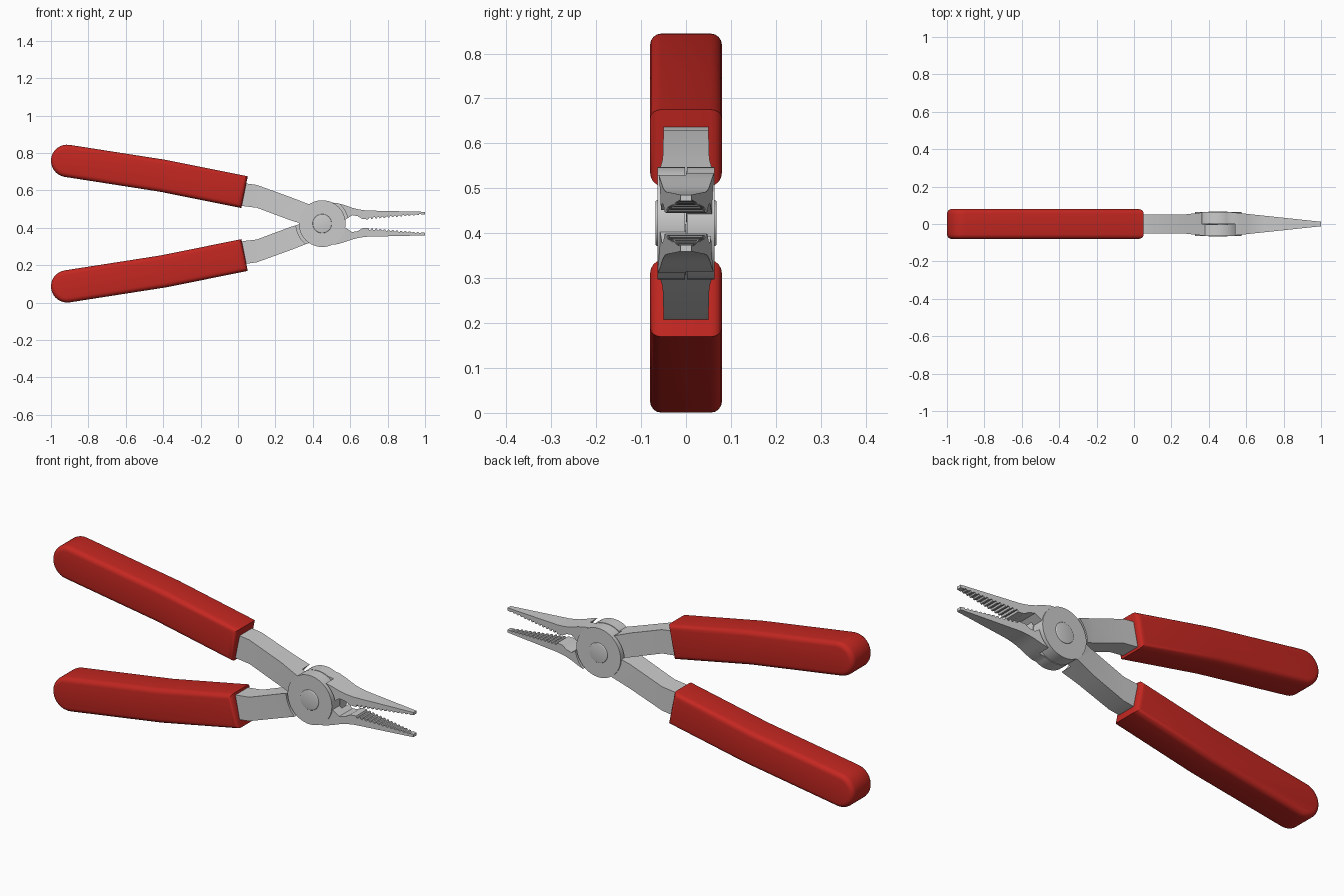
import bpy, bmesh, math
from mathutils import Matrix, Vector

if "Cube" in bpy.data.objects:
    bpy.data.objects.remove(bpy.data.objects["Cube"])

CZ = 0.4225                      # height of the hinge axis
PX = 0.45                        # x of the hinge axis

red = bpy.data.materials.new("red_rubber")
red.diffuse_color = (0.55, 0.02, 0.015, 1)
red.use_nodes = True
red.node_tree.nodes["Principled BSDF"].inputs["Base Color"].default_value = red.diffuse_color


def make(name, bm):
    bmesh.ops.recalc_face_normals(bm, faces=bm.faces[:])
    me = bpy.data.meshes.new(name)
    bm.to_mesh(me)
    bm.free()
    ob = bpy.data.objects.new(name, me)
    bpy.context.collection.objects.link(ob)
    return ob


def loft(name, stations):
    """Rectangular sections along x: (x, z_low, z_high, half width)."""
    bm = bmesh.new()
    rings = [[bm.verts.new(p) for p in ((x, -w, a), (x, w, a), (x, w, b), (x, -w, b))]
             for x, a, b, w in stations]
    for r, s in zip(rings, rings[1:]):
        for i in range(4):
            j = (i + 1) % 4
            bm.faces.new((r[i], r[j], s[j], s[i]))
    bm.faces.new(rings[0])
    bm.faces.new(rings[-1])
    return make(name, bm)


def cylinder(name, r, y0, y1, bevel=0.0, seg=48):
    """Cylinder along y on the hinge axis."""
    bm = bmesh.new()
    m = Matrix.Translation((PX, (y0 + y1) / 2, 0)) @ Matrix.Rotation(math.pi / 2, 4, 'X')
    bmesh.ops.create_cone(bm, cap_ends=True, segments=seg, radius1=r, radius2=r,
                          depth=y1 - y0, matrix=m)
    if bevel:
        rim = [e for e in bm.edges if abs(e.verts[0].co.y - e.verts[1].co.y) < 1e-5]
        bmesh.ops.bevel(bm, geom=rim, offset=bevel, segments=3, profile=0.5, affect='EDGES')
    return make(name, bm)


def boolean(ob, other, op):
    mod = ob.modifiers.new(op, 'BOOLEAN')
    mod.operation, mod.object, mod.solver = op, other, 'EXACT'
    dg = bpy.context.evaluated_depsgraph_get()
    me = bpy.data.meshes.new_from_object(ob.evaluated_get(dg))
    ob.modifiers.clear()
    ob.data = me


def smooth(ob, angle=30):
    bpy.ops.object.select_all(action='DESELECT')
    ob.select_set(True)
    bpy.context.view_layer.objects.active = ob
    bpy.ops.object.shade_smooth_by_angle(angle=math.radians(angle))


# Steel half: upper arm on the left
half = loft("steel_half_front", [
    (-0.20, 0.13, 0.255, 0.05), (0.04, 0.092, 0.215, 0.05), (0.10, 0.085, 0.207, 0.05),
    (0.28, 0.018, 0.142, 0.052), (0.37, -0.01, 0.107, 0.062), (0.45, -0.02, 0.08, 0.062)])

# Lower jaw on the right, with a toothed gripping face
jaw_w = lambda x: 0.062 - 0.05 * max(0, x - 0.53) / 0.47
outer = lambda x: -0.070 + 0.007 * (x - 0.69) / 0.31
inner = lambda x: -0.023 - 0.026 * (x - 0.69) / 0.31
st = [(0.47, -0.115, 0.0), (0.53, -0.110, -0.005), (0.57, -0.099, -0.018),
      (0.61, -0.085, -0.045), (0.64, -0.077, -0.040), (0.665, -0.073, -0.025)]
TEETH = 13
pitch = 0.29 / TEETH
for i in range(TEETH):
    x = 0.69 + i * pitch
    d = 0.009 - 0.005 * i / TEETH
    for f, k in ((0, 0), (0.35, 0), (0.5, 1), (0.85, 1)):
        st.append((x + f * pitch, outer(x + f * pitch), inner(x + f * pitch) - k * d))
st += [(0.98, outer(0.98), inner(0.98)), (1.0, outer(1.0), inner(1.0))]
jaw = loft("jaw", [(x, a, b, jaw_w(x)) for x, a, b in st])

# Lap joint: recess the rear half, then add the front disc
recess = cylinder("recess_cutter", 0.14, -0.0005, 0.2)
disc = cylinder("disc", 0.125, -0.0635, -0.002)
boolean(half, recess, 'DIFFERENCE')
boolean(jaw, recess, 'DIFFERENCE')
boolean(half, disc, 'UNION')
boolean(half, jaw, 'UNION')
for ob in (recess, disc, jaw):
    bpy.data.objects.remove(ob)
smooth(half, 25)

# Rubber grip: bent sleeve with a round end
R = 0.0865
c0, c1, c2 = Vector((0.035, 0.168)), Vector((-0.40, 0.2555)), Vector((-0.9135, 0.3355))
d01, d12 = (c1 - c0).normalized(), (c2 - c1).normalized()
up = lambda d: Vector((d.y, -d.x)) if d.x < 0 and -d.x > 0 else d
n0, n2 = up(d01), up(d12)
n1 = (n0 + n2).normalized()
prof = [c0 + n0 * R, c1 + n1 * R]
prof += [c2 + R * (n2 * math.cos(t) + d12 * math.sin(t))
         for t in (math.pi * i / 16 for i in range(17))]
prof += [c1 - n1 * R, c0 - n0 * R]
bm = bmesh.new()
face = bm.faces.new([bm.verts.new((p.x, -0.08, p.y)) for p in prof])
ext = bmesh.ops.extrude_face_region(bm, geom=[face])["geom"]
bmesh.ops.translate(bm, vec=(0, 0.16, 0), verts=[g for g in ext if isinstance(g, bmesh.types.BMVert)])
bmesh.ops.recalc_face_normals(bm, faces=bm.faces[:])
rim = [e for e in bm.edges if abs(e.verts[0].co.y - e.verts[1].co.y) < 1e-5]
bmesh.ops.bevel(bm, geom=rim, offset=0.025, segments=4, profile=0.5, affect='EDGES', clamp_overlap=True)
grip = make("grip_upper", bm)
grip.data.materials.append(red)
smooth(grip, 35)

# Hinge rivet
rivet = cylinder("hinge_rivet", 0.051, -0.068, 0.068, 0.004)
smooth(rivet, 50)

# Second half is the first turned half a revolution about x
for ob, name in ((half, "steel_half_back"), (grip, "grip_lower")):
    twin = ob.copy()
    twin.name = name
    bpy.context.collection.objects.link(twin)
    twin.rotation_euler.x = math.pi
    twin.location.z = CZ
for ob in (half, grip, rivet):
    ob.location.z = CZ
